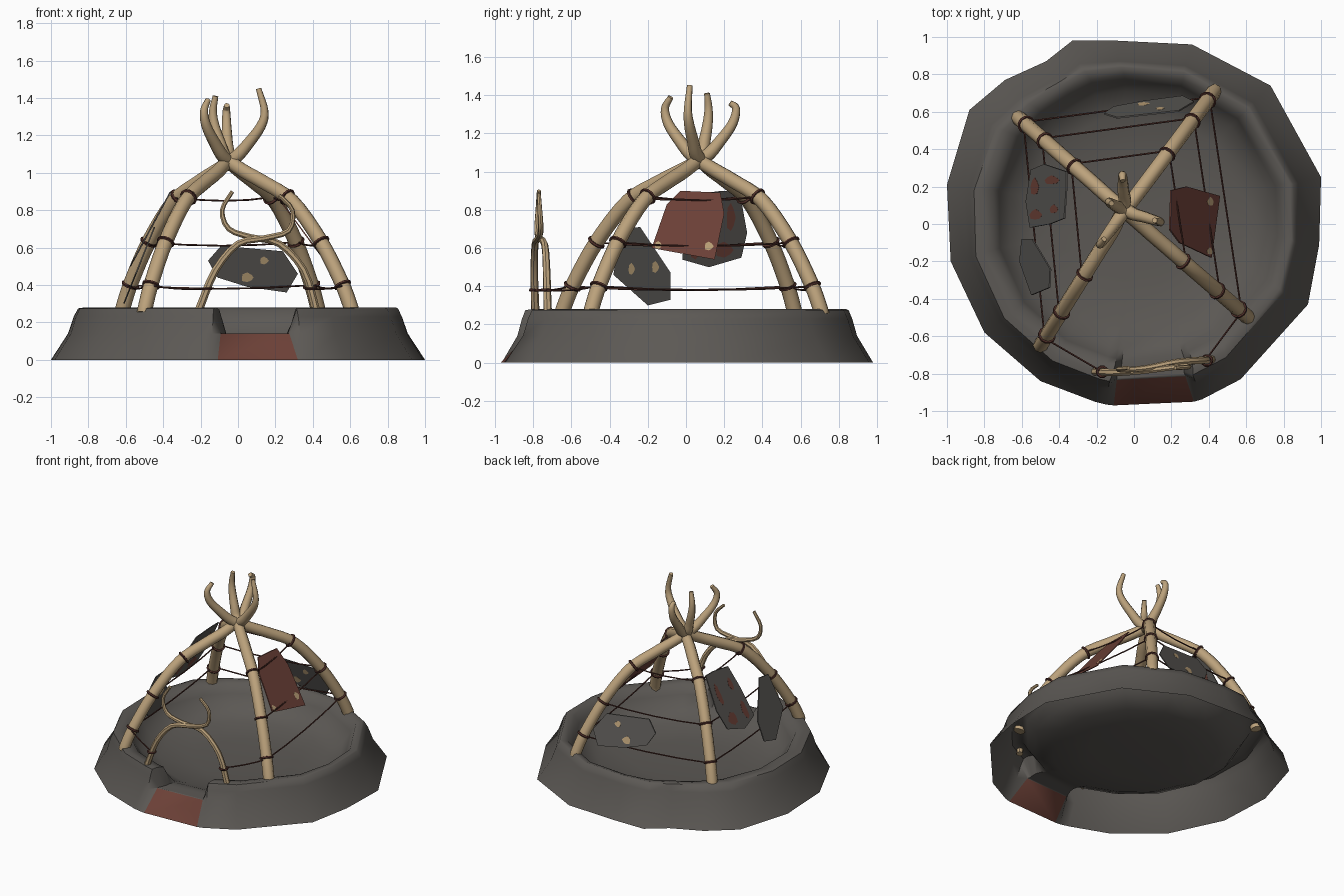
import bpy, bmesh, math
from mathutils import Vector as V

if "Cube" in bpy.data.objects:
    bpy.data.objects.remove(bpy.data.objects["Cube"])

def material(name, c):
    m = bpy.data.materials.new(name)
    m.diffuse_color = (*c, 1)
    m.use_nodes = True
    m.node_tree.nodes["Principled BSDF"].inputs["Base Color"].default_value = m.diffuse_color
    return m

EARTH = material("dark_earth", (.107, .099, .090))
BONE = material("bone", (.50, .36, .20))
ROPE = material("rope", (.080, .028, .022))
HIDE = material("grey_hide", (.098, .093, .086))
RED = material("red_hide", (.150, .052, .038))
SPOT = material("tan_patch", (.48, .34, .18))

def finish(name, bm, mats, angle=None):
    bmesh.ops.recalc_face_normals(bm, faces=bm.faces)
    me = bpy.data.meshes.new(name)
    bm.to_mesh(me)
    bm.free()
    ob = bpy.data.objects.new(name, me)
    bpy.context.collection.objects.link(ob)
    for m in mats:
        me.materials.append(m)
    if angle:
        bpy.ops.object.select_all(action='DESELECT')
        ob.select_set(True)
        bpy.context.view_layer.objects.active = ob
        bpy.ops.object.shade_smooth_by_angle(angle=math.radians(angle))
    return ob

def spline(pts, n=4):
    """Catmull-Rom samples through points."""
    p = [V(q) for q in pts]
    p = [2 * p[0] - p[1]] + p + [2 * p[-1] - p[-2]]
    out = []
    for i in range(1, len(p) - 2):
        a, b, c, d = p[i - 1:i + 3]
        for k in range(n):
            t = k / n
            out.append(.5 * (2 * b + (c - a) * t + (2 * a - 5 * b + 4 * c - d) * t * t
                             + (3 * b - a - 3 * c + d) * t ** 3))
    return out + [p[-2]]

def tube(name, path, radius, mat, sides=8):
    """radius(t): t runs 0 to 1 along the path."""
    bm = bmesh.new()
    rings, side = [], None
    for i, p in enumerate(path):
        tan = (path[min(i + 1, len(path) - 1)] - path[max(i - 1, 0)]).normalized()
        side = side or tan.orthogonal()
        side = (side - tan * side.dot(tan)).normalized()
        up = tan.cross(side)
        r = radius(i / (len(path) - 1))
        rings.append([bm.verts.new(p + r * (side * math.cos(a) + up * math.sin(a)))
                      for a in (2 * math.pi * k / sides for k in range(sides))])
    for a, b in zip(rings, rings[1:]):
        for k in range(sides):
            j = (k + 1) % sides
            bm.faces.new((a[k], a[j], b[j], b[k]))
    bm.faces.new(rings[0])
    bm.faces.new(rings[-1])
    return finish(name, bm, [mat], 50)

# Earth bank with a sunken floor and a notched entrance ramp
outline = [(.73, .74), (.31, .96), (-.09, .98), (-.33, .98), (-.47, .87), (-.69, .77), (-.88, .61),
           (-1, .21), (-.98, -.2), (-.8, -.58), (-.5, -.84), (-.21, -.95), (-.15, -.965),
           (-.108, -.97), (.32, -.95), (.365, -.937), (.57, -.83), (.93, -.43), (.99, -.11), (1, .25)]
NOTCH = (13, 14)
bank = [(1, 0), (.915, .14), (.89, .23), (.872, .275), (.85, .28), (.80, .268), (.765, .21), (.71, .135), (.58, .08), (.33, .06)]
cut = [(1, 0), (.86, .14), (.85, .14), (.84, .14), (.83, .14), (.80, .14), (.765, .14), (.71, .128), (.58, .08), (.33, .06)]
bm = bmesh.new()
cols = []
for i, (x, y) in enumerate(outline):
    even = .975 / math.hypot(x, y)       # the crest is rounder than the foot
    col = []
    for k, (s, z) in enumerate(cut if i in NOTCH else bank):
        f = s * (1 + (even - 1) * min(1, k / 5) * .7)
        d = .02 * min(max(k - 3, 0), 2) / 2              # the bowl sits slightly off centre
        col.append(bm.verts.new((x * f + d, y * f + d, z)))
    cols.append(col)
centre = bm.verts.new((0, 0, .055))
for i, a in enumerate(cols):
    b = cols[(i + 1) % len(cols)]
    for k in range(len(bank) - 1):
        f = bm.faces.new((a[k], b[k], b[k + 1], a[k + 1]))
        f.material_index = int(i == NOTCH[0] and k == 0)   # red ramp
    bm.faces.new((a[-1], b[-1], centre))
finish("earth_bank", bm, [EARTH, RED], 50)

# Four tusk poles: foot at bank height, tip past the crossing
poles = {"back_left": ((-.62, .57), (.11, .02, 1.45)), "back_right": ((.43, .71), (-.16, -.08, 1.39)),
         "front_right": ((.61, -.50), (-.12, .11, 1.41)), "front_left": ((-.50, -.65), (-.06, .23, 1.36))}
K = V((-.05, .07, 0))                    # crossing point
shape = [(1.0, 0, .25), (.985, 0, .29), (.91, 0, .42), (.74, 0, .64), (.51, 0, .85), (.28, 0, .95),
         (.12, 0, 1.01), (0, .22, 1.08), (0, .65, 1.155), (0, 1.08, 1.25), (0, 1.2, 1.33), (0, 1, None)]
LEVELS = (.40, .63, .87)
ties = {}
for name, (foot, tip) in poles.items():
    F, T = V((*foot, 0)) - K, V((tip[0], tip[1], 0)) - K
    pts = []
    for f, t, z in shape:
        p = K + F * f + T * t
        p.z = tip[2] if z is None else z
        pts.append(p)
    path = spline(pts)
    tube("pole_" + name, path, lambda t: .040 if t < .5 else .040 - .025 * ((t - .5) / .5) ** 1.4, BONE)
    # Rope bindings round the pole
    for lv, z in enumerate(LEVELS):
        i = next(k for k, p in enumerate(path) if p.z > z)
        a, b = path[i - 1], path[i]
        c = a.lerp(b, (z - a.z) / (b.z - a.z))
        tan = (b - a).normalized()
        u = tan.orthogonal().normalized()
        w = tan.cross(u)
        loop = [c + .041 * (u * math.cos(q) + w * math.sin(q)) for q in (math.pi * k / 6 for k in range(13))]
        tube(f"binding_{name}_{lv}", loop, lambda t: .009, ROPE, 5)
        ties[name, lv] = c + V((c.x, c.y, 0)).normalized() * .02

# Sagging ropes between poles
def rope(name, a, b, sag=.02):
    path = [a.lerp(b, t) - V((0, 0, sag * 4 * t * (1 - t))) for t in (0, .25, .5, .75, 1)]
    tube(name, path, lambda t: .005, ROPE, 5)

order = ["front_left", "back_left", "back_right", "front_right"]
for lv in range(3):
    for a, b in zip(order, order[1:]):
        rope(f"rope_{a}_{lv}", ties[a, lv], ties[b, lv])
rope("rope_gate_left", ties["front_left", 0], V((-.17, -.79, .38)), .01)
rope("rope_gate_right", ties["front_right", 0], V((.38, -.73, .38)), .01)

# Crossed antler gate over the entrance
gates = {"left": [(-.22, -.79, .24), (-.20, -.79, .29), (-.12, -.795, .48), (0, -.79, .62), (.14, -.775, .65),
                  (.27, -.76, .69), (.29, -.765, .80), (.22, -.77, .88)],
         "right": [(.42, -.72, .24), (.41, -.725, .29), (.35, -.73, .48), (.22, -.74, .62), (.07, -.77, .655),
                   (-.05, -.78, .70), (-.085, -.775, .80), (-.03, -.77, .90)]}
for name, pts in gates.items():
    tube("gate_antler_" + name, spline(pts, 3), lambda t: .024 - .013 * t, BONE, 7)
for name, x, y in (("left", -.17, -.79), ("right", .39, -.73)):
    loop = [V((x + .027 * math.cos(q), y + .027 * math.sin(q), .38)) for q in (math.pi * k / 5 for k in range(11))]
    tube("gate_binding_" + name, loop, lambda t: .008, ROPE, 5)

# Hanging hide panels: outline in (u, z), leaning linearly with z
def panel(name, pts, place, mat, low, high):
    bm = bmesh.new()
    sheets = [[bm.verts.new(place(u, z, h)) for u, z in pts] for h in (low, high)]
    a, b = sheets
    bm.faces.new(a)
    bm.faces.new(b)
    for k in range(len(pts)):
        j = (k + 1) % len(pts)
        bm.faces.new((a[k], a[j], b[j], b[k]))
    finish(name, bm, [mat])

def hide(name, pts, place, mat, patches, patch_mat, low=-.0049):
    panel(name, pts, place, mat, -.004, .004)
    for i, (u, z, ru, rz) in enumerate(patches):
        blob = [(u + ru * math.cos(q) * w, z + rz * math.sin(q) * w)
                for q, w in ((math.pi * k / 4, (1, .85, 1.1)[k % 3]) for k in range(8))]
        panel(f"{name}_patch_{i}", blob, place, patch_mat, low, .0049)

hide("back_hide", [(-.16, .53), (-.09, .61), (.24, .58), (.32, .46), (.26, .36), (.05, .39), (-.11, .44)],
     lambda u, z, h: (u, .62 + .08 * u - (z - .48) * .35 + h, z), HIDE,
     [(.05, .44, .035, .025), (.14, .53, .025, .02)], SPOT)
hide("right_hide", [(-.03, .90), (.18, .89), (.20, .78), (.15, .54), (-.18, .60), (-.10, .83)],
     lambda u, z, h: (.19 + (.9 - z) * .74 + h, u, z), RED,
     [(.12, .61, .025, .022), (-.145, .615, .02, .02)], SPOT)
hide("left_upper_hide", [(.03, .88), (.19, .90), (.28, .90), (.32, .68), (.29, .55), (.12, .50), (-.02, .54), (0, .74)],
     lambda u, z, h: (-.36 - (.9 - z) * .54 + h, u, z), HIDE,
     [(.05, .60, .03, .06), (.20, .59, .05, .04), (.235, .76, .025, .07), (.08, .78, .025, .04)], RED)
hide("left_lower_hide", [(-.34, .70), (-.24, .71), (-.08, .47), (-.08, .33), (-.20, .30), (-.38, .46)],
     lambda u, z, h: (-.45 - (.7 - z) * .40 + h, u, z), HIDE,
     [(-.285, .49, .018, .03), (-.16, .50, .02, .03)], SPOT, 0)
